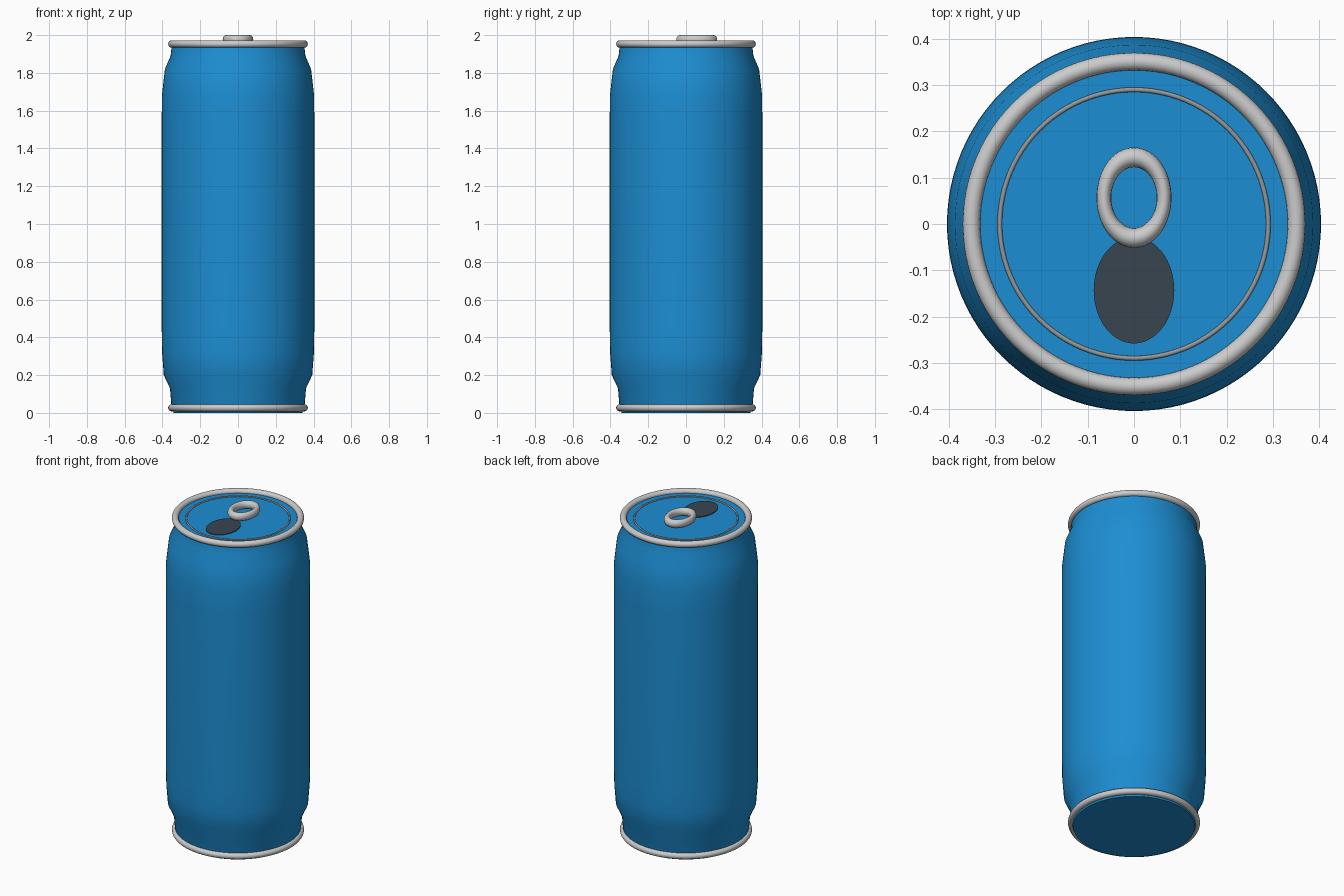
import bpy, bmesh, math

if "Cube" in bpy.data.objects:
    bpy.data.objects.remove(bpy.data.objects["Cube"])

SEG = 96


def material(name, color):
    m = bpy.data.materials.new(name)
    m.diffuse_color = color
    m.use_nodes = True
    m.node_tree.nodes["Principled BSDF"].inputs["Base Color"].default_value = m.diffuse_color
    return m


BLUE = material("blue_paint", (0.012, 0.27, 0.65, 1))
DARK = material("dark_opening", (0.04, 0.06, 0.08, 1))
SILVER = material("silver_metal", (0.6, 0.62, 0.62, 1))
GREY = material("grey_metal", (0.3, 0.32, 0.33, 1))


def finish(obj, name, mat):
    obj.name = name
    obj.data.materials.append(mat)
    bpy.ops.object.select_all(action='DESELECT')
    obj.select_set(True)
    bpy.context.view_layer.objects.active = obj
    bpy.ops.object.transform_apply(location=False, rotation=False, scale=True)
    bpy.ops.object.shade_smooth_by_angle(angle=math.radians(40))
    return obj


def lathe(name, profile, mat):
    """Spin (radius, z) points around z and cap both ends."""
    bm = bmesh.new()
    rings = [[bm.verts.new((r * math.cos(2 * math.pi * i / SEG),
                            r * math.sin(2 * math.pi * i / SEG), z))
              for i in range(SEG)] for r, z in profile]
    for a, b in zip(rings, rings[1:]):
        for i in range(SEG):
            j = (i + 1) % SEG
            bm.faces.new((a[i], a[j], b[j], b[i]))
    bm.faces.new(rings[0][::-1])
    bm.faces.new(rings[-1])
    mesh = bpy.data.meshes.new(name)
    bm.to_mesh(mesh)
    bm.free()
    obj = bpy.data.objects.new(name, mesh)
    bpy.context.collection.objects.link(obj)
    return finish(obj, name, mat)


def ring(name, loc, major, minor, mat, scale=(1, 1, 1)):
    bpy.ops.mesh.primitive_torus_add(location=loc, major_radius=major, minor_radius=minor,
                                     major_segments=SEG, minor_segments=16)
    obj = bpy.context.object
    obj.scale = scale
    return finish(obj, name, mat)


# Can body with necked top and tapered foot
lathe("can_body", [(0.34, 0.0), (0.352, 0.03), (0.36, 0.13), (0.393, 0.20), (0.402, 0.32),
                   (0.404, 0.45), (0.404, 1.55), (0.403, 1.68), (0.387, 1.82),
                   (0.357, 1.89), (0.35, 1.95)], BLUE)

# Rolled rims
ring("top_rim", (0, 0, 1.953), 0.351, 0.019, SILVER)
ring("bottom_rim", (0, 0, 0.027), 0.351, 0.019, SILVER)

# Thin bead on the lid
ring("lid_bead", (0, 0, 1.951), 0.29, 0.005, GREY)

# Oval mouth opening
bpy.ops.mesh.primitive_cylinder_add(vertices=64, radius=1, depth=1, location=(0, -0.143, 1.951))
mouth = bpy.context.object
mouth.scale = (0.087, 0.115, 0.006)
finish(mouth, "mouth_opening", DARK)

# Oval pull tab
ring("pull_tab", (0, 0.057, 1.976), 0.065, 0.016, SILVER, (1, 1.34, 1.5))
